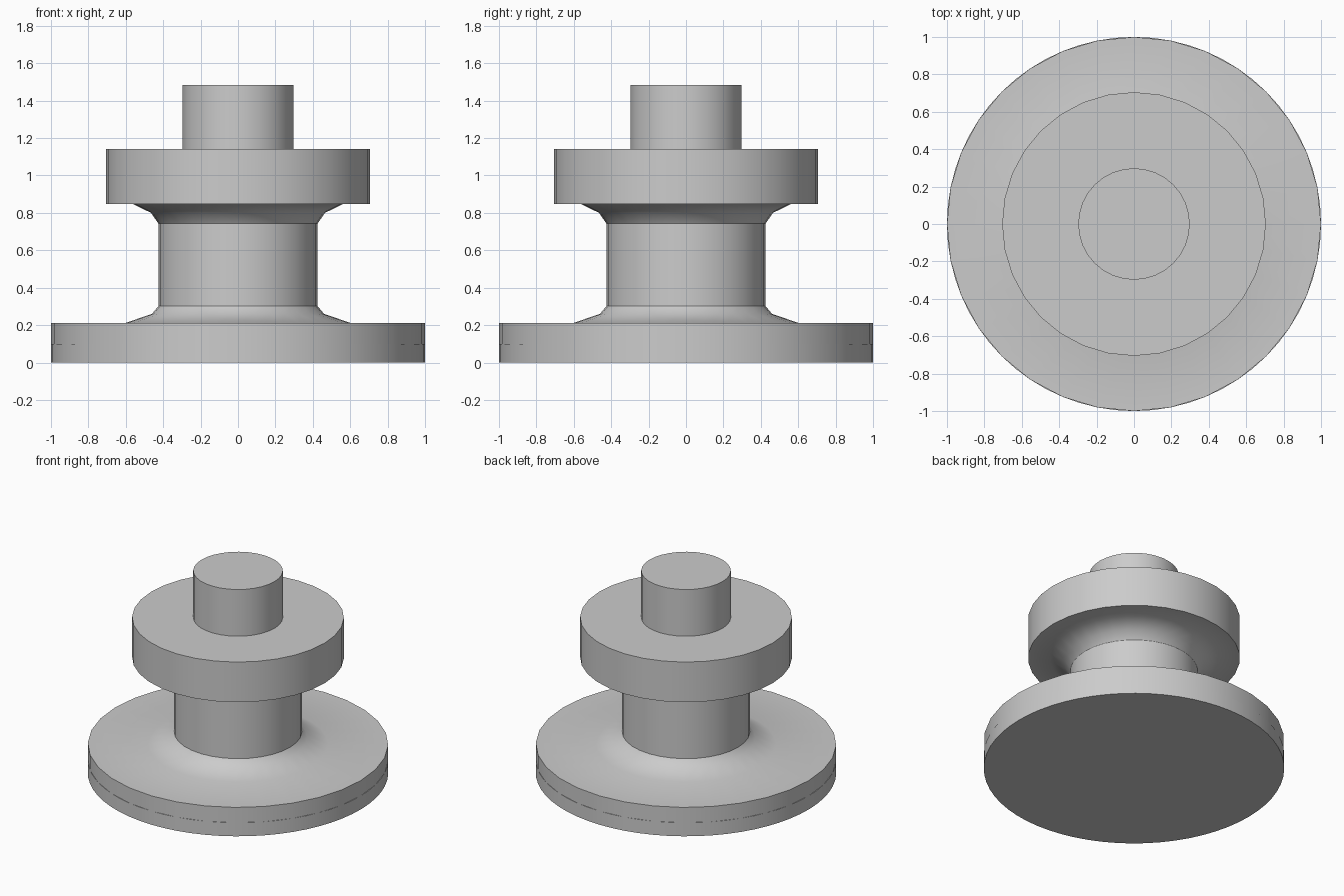
import bpy
import bmesh
import math

cube = bpy.data.objects.get("Cube")
if cube:
    bpy.data.objects.remove(cube, do_unlink=True)

grey = bpy.data.materials.new("plain grey")
grey.use_nodes = True
colour = (0.6, 0.6, 0.6, 1)
grey.diffuse_color = colour
grey.node_tree.nodes["Principled BSDF"].inputs["Base Color"].default_value = colour


def lathe(name, profile, sides):
    """Turn a profile of (radius, height) points around z."""
    bm = bmesh.new()
    rings = []
    for r, z in profile:
        angles = [2 * math.pi * i / sides for i in range(sides)]
        rings.append([bm.verts.new((r * math.cos(a), r * math.sin(a), z)) for a in angles])
    for low, high in zip(rings, rings[1:]):
        for i in range(sides):
            j = (i + 1) % sides
            bm.faces.new((low[i], low[j], high[j], high[i]))
    bm.faces.new(rings[0][::-1])
    bm.faces.new(rings[-1])
    mesh = bpy.data.meshes.new(name)
    bm.to_mesh(mesh)
    bm.free()
    mesh.materials.append(grey)
    obj = bpy.data.objects.new(name, mesh)
    bpy.context.collection.objects.link(obj)
    bpy.ops.object.select_all(action="DESELECT")
    obj.select_set(True)
    bpy.context.view_layer.objects.active = obj
    bpy.ops.object.shade_smooth_by_angle(angle=math.radians(32.5))
    return obj


# Round plate under the flange
lathe("base_plate", [(1, 0), (1, 0.1)], 64)

# Lower flange, flared shaft and wide collar in one turned piece
lathe("flanged_shaft", [
    (1, 0.1), (1, 0.212),
    (0.6, 0.212), (0.46, 0.26), (0.425, 0.302),
    (0.425, 0.742), (0.465, 0.8), (0.56, 0.847),
    (0.705, 0.847), (0.705, 1.142), (0.298, 1.142),
], 32)

# Narrow stub on the collar
lathe("top_stub", [(0.298, 1.142), (0.298, 1.485)], 32)
